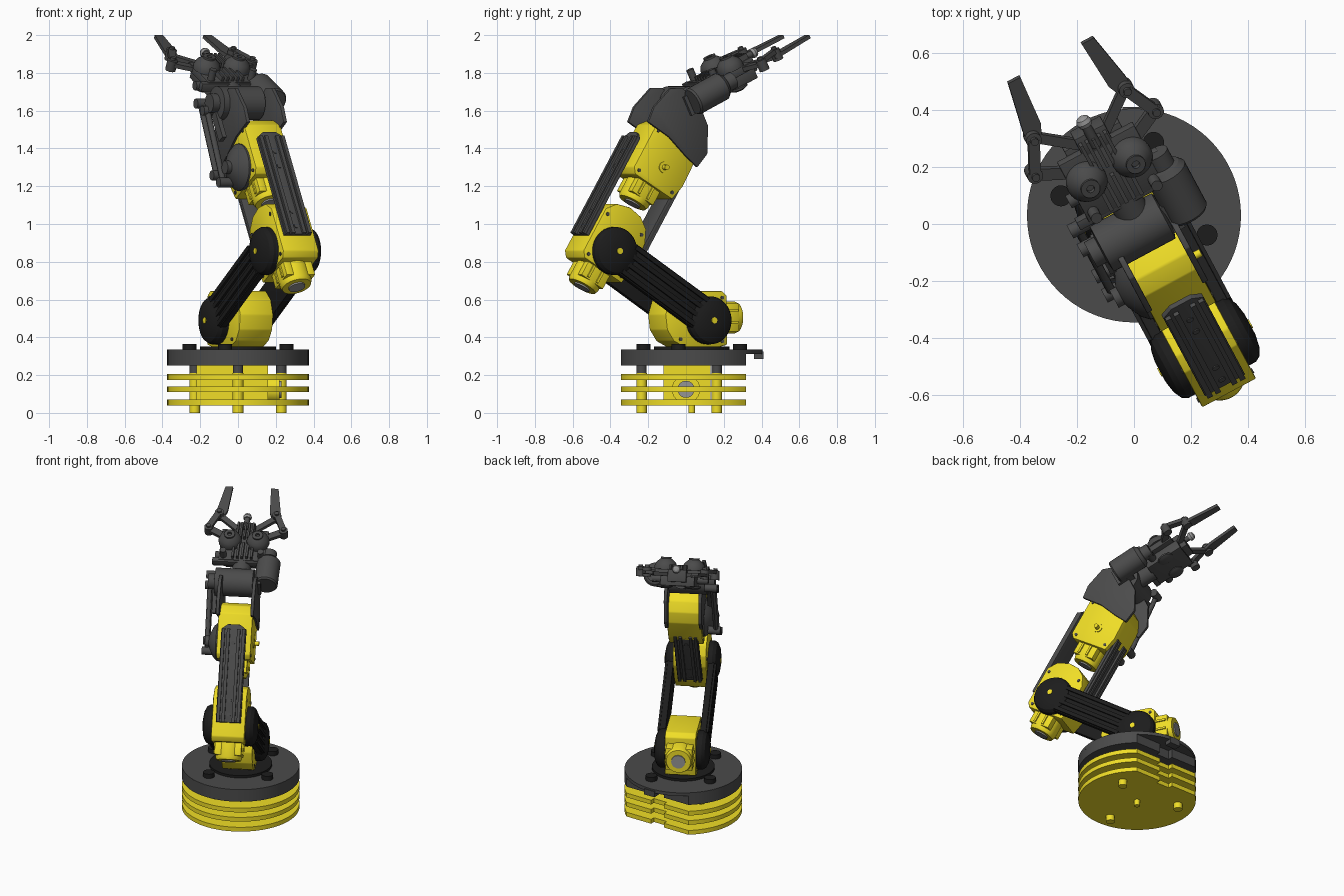
import bpy, bmesh, math
from mathutils import Vector, Matrix

if "Cube" in bpy.data.objects:
    bpy.data.objects.remove(bpy.data.objects["Cube"])

def mat(name, c):
    m = bpy.data.materials.new(name)
    m.diffuse_color = (*c, 1)
    m.use_nodes = True
    m.node_tree.nodes["Principled BSDF"].inputs["Base Color"].default_value = m.diffuse_color
    return m
YEL = mat("yellow", (.87, .73, .02))
BLK = mat("black", (.012, .012, .012))
DRK = mat("dark_grey", (.07, .07, .07))
MET = mat("metal", (.3, .3, .3))

BASE = Matrix.Translation((0, .03, 0))
ARM = BASE @ Matrix.Rotation(math.radians(28.2), 4, 'Z')
frame = BASE
X = Vector((1, 0, 0))

def finish(name, bm, m):
    bmesh.ops.recalc_face_normals(bm, faces=bm.faces)
    me = bpy.data.meshes.new(name)
    bm.to_mesh(me)
    bm.free()
    me.transform(frame)
    me.materials.append(m)
    ob = bpy.data.objects.new(name, me)
    bpy.context.collection.objects.link(ob)
    return ob

def prism(name, pts, o, u, v, w, m, bevel=0):
    """Extrude a 2D outline lying in the u,v plane at o along w."""
    o, u, v, w = map(Vector, (o, u, v, w))
    bm = bmesh.new()
    a = [bm.verts.new(o + u * p + v * q) for p, q in pts]
    b = [bm.verts.new(k.co + w) for k in a]
    bm.faces.new(a)
    bm.faces.new(b)
    for i in range(len(a)):
        j = (i + 1) % len(a)
        bm.faces.new((a[i], a[j], b[j], b[i]))
    if bevel:
        bmesh.ops.recalc_face_normals(bm, faces=bm.faces)
        bmesh.ops.bevel(bm, geom=bm.edges[:], offset=bevel, segments=2, affect='EDGES', profile=.5)
    return finish(name, bm, m)

def lathe(name, o, axis, prof, m, n=32):
    """Revolve (radius, height) pairs around an axis starting at o."""
    q = Vector((0, 0, 1)).rotation_difference(Vector(axis))
    bm = bmesh.new()
    rings = [[bm.verts.new(Vector(o) + q @ Vector((r * math.cos(t), r * math.sin(t), h)))
              for t in (2 * math.pi * i / n for i in range(n))] for r, h in prof]
    bm.faces.new(rings[0])
    bm.faces.new(rings[-1])
    for a, b in zip(rings, rings[1:]):
        for i in range(n):
            j = (i + 1) % n
            bm.faces.new((a[i], a[j], b[j], b[i]))
    return finish(name, bm, m)

def cyl(name, a, b, r, m, n=24):
    d = Vector(b) - Vector(a)
    return lathe(name, a, d, [(r, 0), (r, d.length)], m, n)

def rect(a, b, c, d):
    return [(a, c), (b, c), (b, d), (a, d)]

# ---- base: stacked plates with a notched flat at the back
R = .375
plate = [(R * math.cos(math.radians(t)), R * math.sin(math.radians(t))) for t in range(130, 411, 5)]
plate += [(.05, .287), (.05, .255), (-.05, .255), (-.05, .287)]
def disc(name, z0, z1, m):
    prism(name, plate, (0, 0, z0), X, (0, 1, 0), (0, 0, z1 - z0), m)
for z in (.04, .11, .175):
    disc("base_plate", z, z + .03, YEL)
disc("top_plate", .25, .333, DRK)
cyl("top_plate_cover", (0, 0, .312), (0, 0, .335), R, DRK, 64)
prism("rear_tab", rect(-.04, .04, .33, .38), (0, 0, .285), X, (0, 1, 0), (0, 0, .04), DRK)
for t in (30, 150, 270):
    x, y = .265 * math.cos(math.radians(t)), .265 * math.sin(math.radians(t))
    cyl("base_leg", (x, y, 0), (x, y, .21), .028, YEL)
    cyl("base_leg_sleeve", (x, y, .2), (x, y, .26), .027, DRK)
cyl("centre_foot", (0, 0, 0), (0, 0, .05), .018, YEL)
prism("base_gearbox", rect(-.22, .16, -.15, .1), (0, 0, .05), X, (0, 1, 0), (0, 0, .2), YEL)
cyl("base_motor", (.1, -.03, .125), (.22, -.03, .125), .075, YEL)
cyl("base_motor_cap", (.22, -.03, .125), (.23, -.03, .125), .045, MET)
for t in (-15, 75, 165, 255):
    x, y = .265 * math.cos(math.radians(t)), .265 * math.sin(math.radians(t))
    cyl("plate_knob", (x, y, .33), (x, y, .365), .037, BLK, 20)

# ---- arm, built in its own plane (local x sideways, y forward)
frame = ARM
cyl("turntable", (0, 0, .33), (0, 0, .352), .2, BLK, 48)
A, B, C = Vector((0, .04, .49)), Vector((0, -.527, .857)), Vector((0, -.225, 1.30))
F, P = Vector((0, .515, .857)), Vector((0, .857, -.515))

# gearboxes at the shoulder, elbow and forearm, each with a motor behind
GEAR = [(-.12, -.13), (-.09, -.155), (.17, -.155), (.225, -.11), (.25, -.03), (.24, .05), (.2, .11),
        (.13, .145), (-.03, .15), (-.12, .13)]
def gearbox(name, o, f, p, h=.107):
    prism(name + "_gearbox", GEAR, o - X * h, f, p, X * 2 * h, YEL, .006)
    m = o - p * .015
    lathe(name + "_motor", m - f * .1, -f, [(.086, 0), (.086, .11), (.078, .128)], YEL, 36)
    cyl(name + "_motor_cap", m - f * .2, m - f * .236, .045, MET)
    for s in (-1, 1):
        prism(name + "_motor_block", rect(-.2, -.1, -.075, .075), m + X * .04 * s, f, p, X * .046 * s, YEL, .004)
        for k in (-.035, .025):
            prism(name + "_motor_rib", rect(-.19, -.06, k - .007, k + .007), m + X * .08 * s, f, p, X * .014 * s, YEL)
        for a, b in ((-.09, -.12), (-.09, .11), (.15, -.13), (.16, .1)):
            q = o + f * a + p * b
            cyl(name + "_screw", q + X * (h - .004) * s, q + X * (h + .004) * s, .01, DRK, 10)
gearbox("shoulder", A, Vector((0, -1, 0)), Vector((0, 0, -1)), .1)
gearbox("elbow", B, F, P)
gearbox("forearm", C, F, P, .11)

# twin black links between shoulder and elbow
D = (B - A).normalized()
E = Vector((0, -D.z, D.y))
L = (B - A).length
for s in (-1, 1):
    for q in (A, B):
        lathe("link_hub", q + X * .1 * s, X * s, [(.127, 0), (.127, .035), (.115, .055), (.085, .07), (.04, .078)], BLK, 40)
        cyl("hub_screw", q + X * .17 * s, q + X * .182 * s, .017, YEL, 16)
    prism("link_bar", [(0, -.095), (L, -.095), (L, .095), (0, .095)], A + X * .11 * s, D, E, X * .04 * s, BLK, .006)
    for k in (-.075, -.025, .025, .075):
        prism("link_rib", rect(.08, L - .08, k - .012, k + .012), A + X * .148 * s, D, E, X * .016 * s, BLK)

# ribbed rails joining elbow and forearm gearboxes, front and back
for s, a, b in ((-1, .0, .63), (1, .02, .55)):
    o = B + P * (.155 * s)
    outline = [(-.08, a), (.08, a), (.08, b - .03), (.04, b), (-.04, b), (-.08, b - .03)]
    prism("forearm_rail", outline, o, X, F, P * .02 * s, DRK, .003)
    for k in (-.065, -.033, .033, .065):
        prism("rail_rib", rect(k - .01, k + .01, a, b - .03), o + P * .018 * s, X, F, P * .016 * s, DRK)
    for k in (.05, .14, .42, .51):
        q = o + F * k
        cyl("rail_screw", q + P * .015 * s, q + P * .024 * s, .013, DRK, 12)

# forearm pivot: knob on the right, domed horn on the left
lathe("pivot_knob", C + X * .1, X, [(.03, 0), (.03, .015), (.014, .016), (.014, .045)], YEL, 20)
lathe("drive_horn", C - X * .1, -X, [(.125, 0), (.125, .02), (.1, .045), (.05, .07), (.035, .075), (.035, .1)], DRK, 40)

# wrist bracket: two open side plates, with the barrel between them
BR = [(-.325, 1.54), (-.29, 1.62), (-.19, 1.72), (-.12, 1.72), (-.02, 1.64), (.035, 1.52), (.03, 1.37),
      (-.03, 1.30), (-.1, 1.36), (-.2, 1.46)]
for s in (-1, 1):
    prism("wrist_bracket_side", BR, X * .1 * s, (0, 1, 0), (0, 0, 1), X * .022 * s, DRK, .004)

# wrist cross barrel and side motor
W = Vector((0, -.05, 1.64))
G, N = Vector((0, .9, .435)), Vector((0, -.435, .9))
lathe("wrist_barrel", W - X * .2, X, [(.05, 0), (.05, .04), (.09, .045), (.09, .29), (.06, .3)], DRK, 36)
M0 = W + X * .17 - G * .03 + N * .02
lathe("wrist_motor", M0, G, [(.068, 0), (.076, .01), (.076, .19), (.06, .21), (.045, .215), (.045, .27)], DRK, 32)
prism("motor_mount", rect(-.05, .06, -.05, .06), W + X * .08, G, N, X * .06, DRK)

# push rods on the left side
for dy in (0, .075):
    a, b = Vector((-.195, -.2 + dy, 1.22 + dy * .5)), Vector((-.195, -.02 + dy, 1.6 + dy * .5))
    cyl("push_rod", a, b, .016, DRK, 12)
    for q in (a, b):
        cyl("rod_end", q - X * .03, q + X * .05, .026, DRK, 16)
prism("rod_lever", rect(-.2, .02, -.025, .025), (-.17, -.02, 1.62), F, P, X * .025, DRK)

# ---- gripper: s along the hand, n out of its top face
O = Vector((0, .2, 1.79))
def gp(x, s, n):
    return O + X * x + G * s + N * n
def slab(name, x0, x1, s0, s1, n0, n1, m=DRK, bevel=.004):
    prism(name, rect(x0, x1, s0, s1), gp(0, 0, n0), X, G, N * (n1 - n0), m, bevel)
cyl("wrist_shaft", gp(0, -.27, -.03), gp(0, -.12, -.03), .06, DRK)
slab("gripper_lower_body", -.11, .11, -.13, .12, -.075, -.01)
slab("gripper_plate", -.15, .15, -.15, .1, -.01, .03)
slab("gripper_nose", -.06, .06, .08, .16, -.05, .03)
for k in (-.06, -.03, 0, .03, .06):
    slab("gripper_fin", k - .007, k + .007, -.14, -.02, .03, .055, DRK, 0)
    slab("nose_fin", k * .8 - .006, k * .8 + .006, .02, .14, .03, .06, DRK, 0)
slab("gripper_crossbar", -.19, .19, -.165, -.13, -.02, .025)
cyl("gripper_spindle", gp(0, .1, .03), gp(0, .2, .03), .018, DRK, 16)
lathe("spindle_tip", gp(0, .19, .03), G, [(.024, 0), (.028, .015), (.022, .03), (.01, .037)], MET, 20)

def bar(name, a, b, n, w):
    a, b = gp(*a, n), gp(*b, n)
    d = (b - a).normalized()
    prism(name, rect(0, (b - a).length, -w, w), a, d, d.cross(N), N * .024, DRK)

for s in (-1, 1):
    lathe("gear_dome", gp(.09 * s, 0, .03), N, [(.073, 0), (.073, .02), (.062, .045), (.04, .064), (.034, .068),
                                              (.034, .078), (.014, .078), (.014, .06)], DRK, 32)
    lathe("lower_dome", gp(.09 * s, 0, -.07), -N, [(.05, 0), (.05, .01), (.03, .02)], DRK)
    bar("crank", (.09 * s, .03), (.24 * s, .11), .0, .022)
    bar("knuckle_link", (.24 * s, .11), (.185 * s, .235), .015, .02)
    bar("guide_link", (.05 * s, .12), (.185 * s, .235), -.015, .018)
    for x, t in ((.24, .11), (.185, .235)):
        lathe("joint_pin", gp(x * s, t, -.025), N, [(.028, 0), (.028, .06), (.014, .061), (.014, .075)], DRK, 20)
    cyl("rear_post", gp(.12 * s, -.12, .02), gp(.12 * s, -.12, .09), .02, DRK, 16)
    cyl("side_pin", gp(.1 * s, -.07, -.03), gp(.18 * s, -.07, -.03), .025, DRK, 16)
    prism("finger", [(.21 * s, .21), (.205 * s, .27), (.17 * s, .466), (.122 * s, .466), (.135 * s, .27), (.16 * s, .21)],
          gp(0, 0, -.01), X, G, N * .02, DRK)

# smooth the round parts, keep edges sharp
bpy.ops.object.select_all(action='SELECT')
bpy.context.view_layer.objects.active = bpy.context.selected_objects[0]
bpy.ops.object.shade_smooth_by_angle(angle=math.radians(30))
